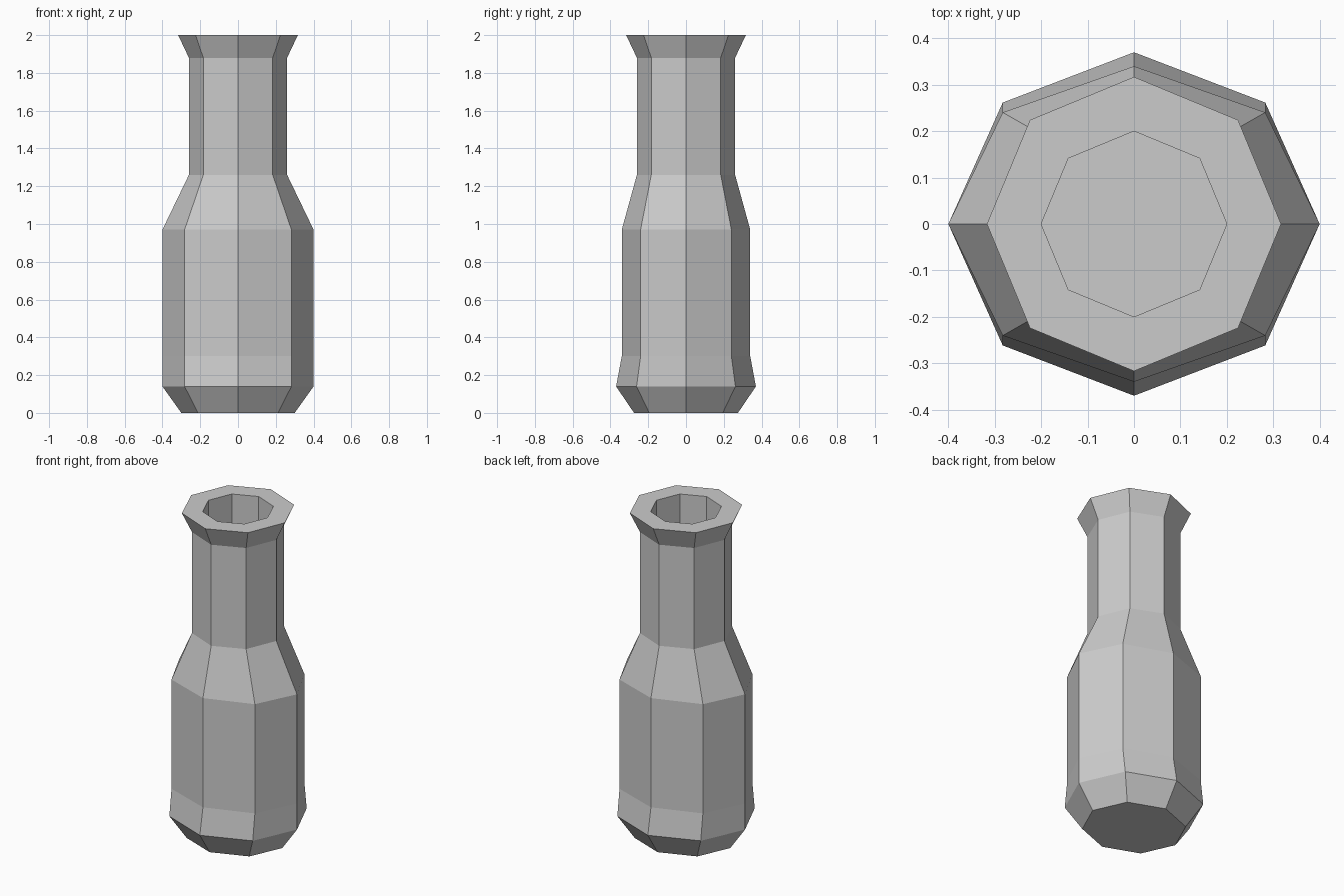
import bpy, bmesh, math

if "Cube" in bpy.data.objects:
    bpy.data.objects.remove(bpy.data.objects["Cube"])

SIDES = 8

# Rings from the base, up the outside, over the rim and down inside the neck:
# (height, half width in x, half depth in y)
PROFILE = [
    (0.00, 0.30, 0.275),   # base
    (0.14, 0.40, 0.37),    # foot flare
    (0.30, 0.40, 0.34),    # body bottom
    (0.97, 0.40, 0.34),    # shoulder
    (1.26, 0.26, 0.26),    # neck bottom
    (1.88, 0.26, 0.26),    # neck top
    (2.00, 0.317, 0.317),  # outer lip
    (2.00, 0.20, 0.20),    # mouth
    (1.26, 0.20, 0.20),    # inside floor
]


def ring(bm, z, rx, ry):
    angles = [math.tau * i / SIDES for i in range(SIDES)]
    return [bm.verts.new((rx * math.cos(a), ry * math.sin(a), z)) for a in angles]


# Bottle shell
bm = bmesh.new()
rings = [ring(bm, *p) for p in PROFILE]
for low, high in zip(rings, rings[1:]):
    for i in range(SIDES):
        j = (i + 1) % SIDES
        bm.faces.new((low[i], low[j], high[j], high[i]))

# Base and inside floor
bm.faces.new(rings[0][::-1])
bm.faces.new(rings[-1])
bmesh.ops.recalc_face_normals(bm, faces=bm.faces[:])

mesh = bpy.data.meshes.new("bottle")
bm.to_mesh(mesh)
bm.free()

# Single grey material
grey = bpy.data.materials.new("light grey")
grey.diffuse_color = (0.6, 0.6, 0.6, 1.0)
grey.use_nodes = True
grey.node_tree.nodes["Principled BSDF"].inputs["Base Color"].default_value = grey.diffuse_color
mesh.materials.append(grey)

bottle = bpy.data.objects.new("bottle", mesh)
bpy.context.collection.objects.link(bottle)
